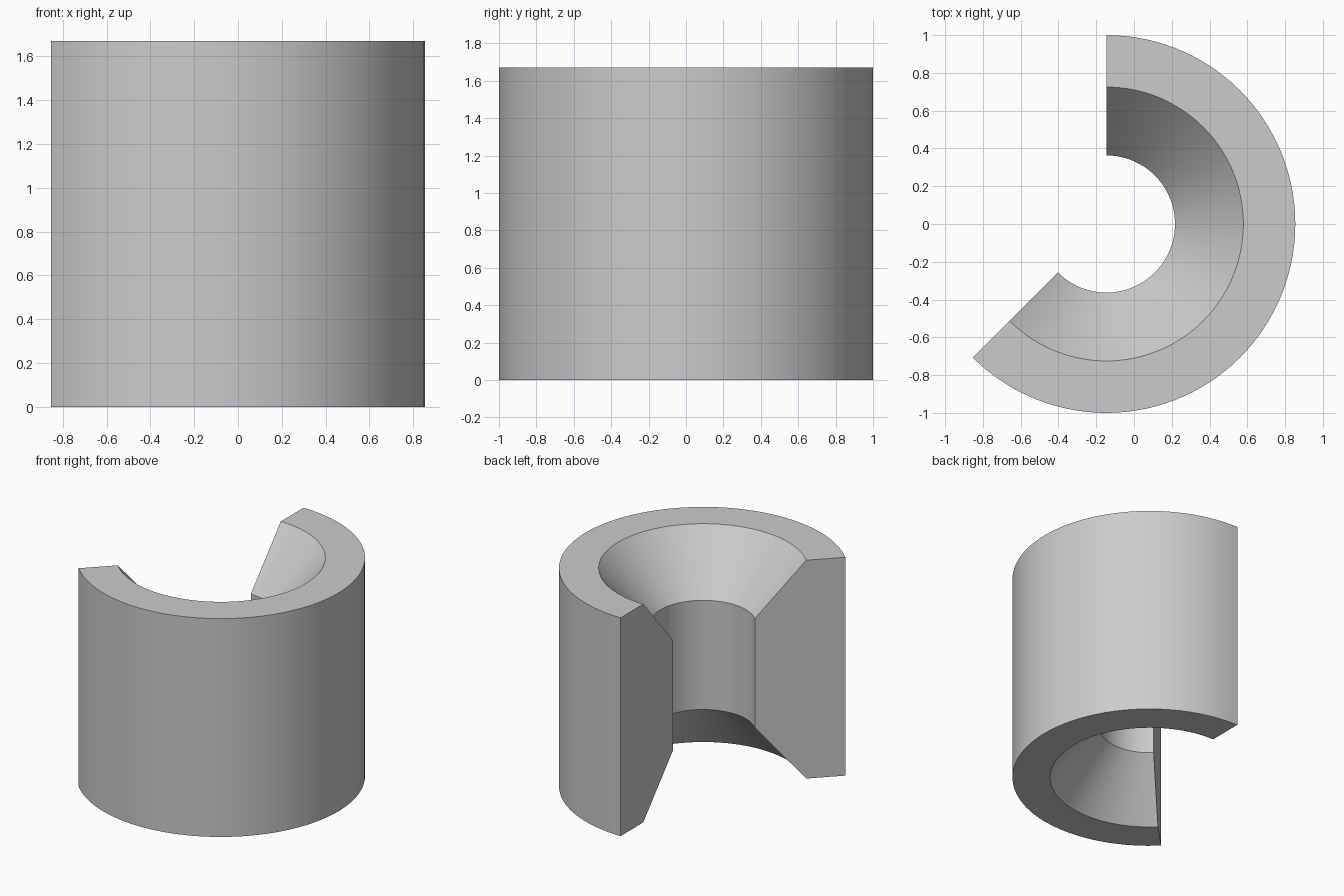
import bpy
import bmesh
import math
from mathutils import Matrix, Vector

cube = bpy.data.objects.get("Cube")
if cube:
    bpy.data.objects.remove(cube, do_unlink=True)

# Dimensions of the cut-away bushing
HEIGHT = 1.67
OUTER_R = 1.0
RIM_R = 0.725
BORE_R = 0.363
CONE_DEPTH = HEIGHT / 4
START, SWEEP = math.radians(-135), math.radians(225)
STEPS = 75
AXIS_X = -0.146

# Wall cross-section: straight outside, bore with a countersink at each end
profile = [
    (OUTER_R, 0),
    (OUTER_R, HEIGHT),
    (RIM_R, HEIGHT),
    (BORE_R, HEIGHT - CONE_DEPTH),
    (BORE_R, CONE_DEPTH),
    (RIM_R, 0),
]

# Sweep the section around the axis, keeping both cut ends as flat caps
bm = bmesh.new()
rings = []
for i in range(STEPS + 1):
    turn = Matrix.Rotation(START + SWEEP * i / STEPS, 3, "Z")
    rings.append([bm.verts.new(turn @ Vector((r, 0, z))) for r, z in profile])
count = len(profile)
for a, b in zip(rings, rings[1:]):
    for j in range(count):
        k = (j + 1) % count
        bm.faces.new((a[j], b[j], b[k], a[k]))
bm.faces.new(rings[0])
bm.faces.new(rings[-1])
bmesh.ops.recalc_face_normals(bm, faces=bm.faces)

mesh = bpy.data.meshes.new("countersunk_bushing")
bm.to_mesh(mesh)
bm.free()
bushing = bpy.data.objects.new("countersunk_bushing", mesh)
bushing.location.x = AXIS_X
bpy.context.collection.objects.link(bushing)

# Plain grey finish
grey = bpy.data.materials.new("plain_grey")
grey.use_nodes = True
colour = (0.6, 0.6, 0.6, 1)
grey.diffuse_color = colour
grey.node_tree.nodes["Principled BSDF"].inputs["Base Color"].default_value = colour
mesh.materials.append(grey)

# Smooth round walls, crisp edges
bpy.ops.object.select_all(action="DESELECT")
bushing.select_set(True)
bpy.context.view_layer.objects.active = bushing
bpy.ops.object.shade_smooth_by_angle(angle=math.radians(25))
